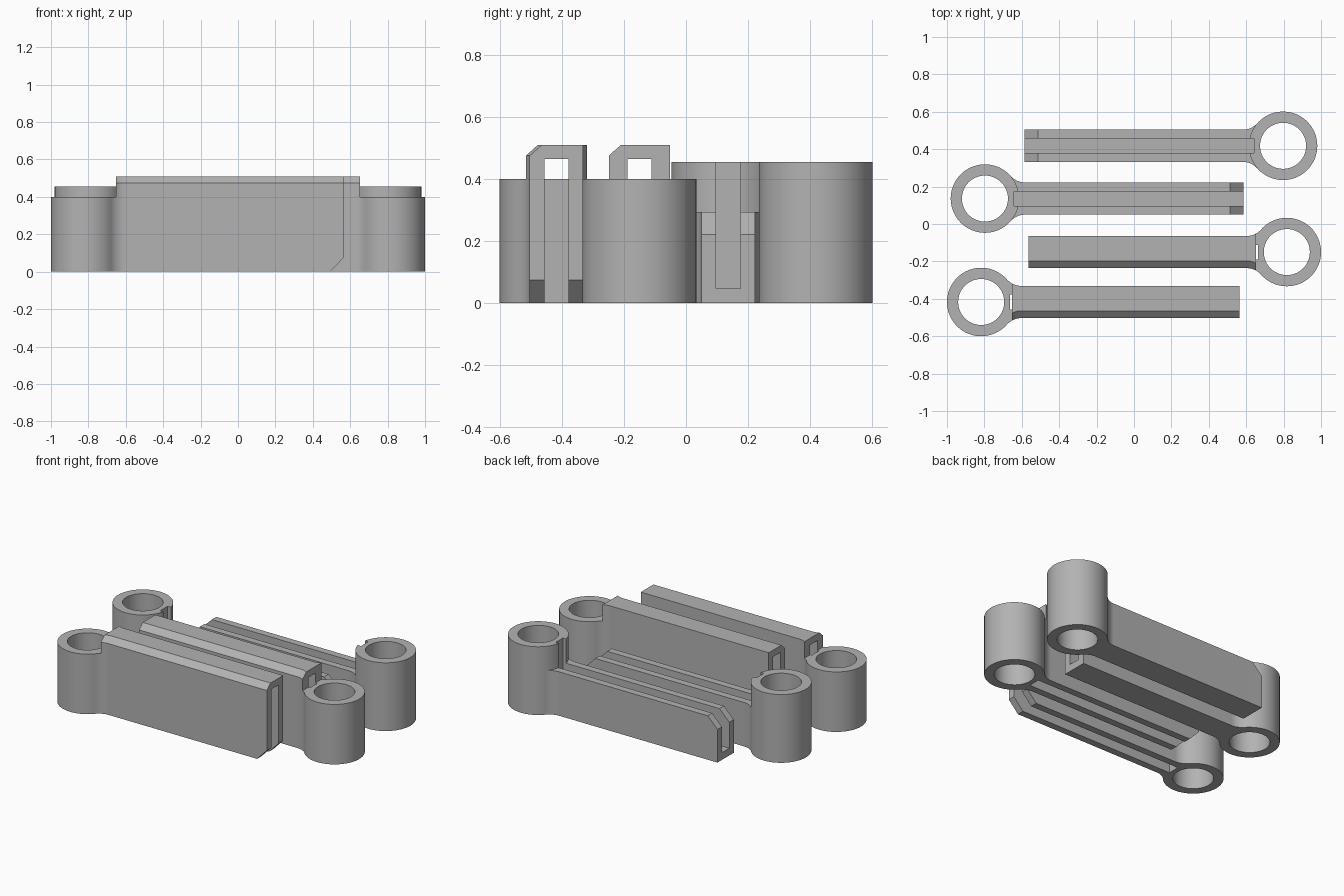
import bpy, bmesh, math

if "Cube" in bpy.data.objects:
    bpy.data.objects.remove(bpy.data.objects["Cube"], do_unlink=True)

grey = bpy.data.materials.new("plain_grey")
grey.use_nodes = True
GREY = (0.45, 0.45, 0.45, 1)
grey.diffuse_color = GREY
grey.node_tree.nodes["Principled BSDF"].inputs["Base Color"].default_value = GREY

RING, HOLE = 0.183, 0.123            # ring radii
HALF, FILLET = 0.086, 0.104          # arm half width, neck fillet radius
END, BEVEL = 1.382, 0.072            # arm tip and its corner cut
SLOT_X, SLOT_Y = 0.155, 0.039        # slot start and half width
NECK = math.sqrt((RING + FILLET) ** 2 - (HALF + FILLET) ** 2)


def loft(name, loops, side):
    """Closed solid through matching loops, mirrored in x when side is -1."""
    bm = bmesh.new()
    rows = [[bm.verts.new((x * side, y, z)) for x, y, z in loop] for loop in loops]
    n = len(rows[0])
    for low, high in zip(rows, rows[1:]):
        for i in range(n):
            j = (i + 1) % n
            bm.faces.new((low[i], low[j], high[j], high[i]))
    bm.faces.new(rows[0])
    bm.faces.new(rows[-1])
    bmesh.ops.recalc_face_normals(bm, faces=bm.faces)
    mesh = bpy.data.meshes.new(name)
    bm.to_mesh(mesh)
    bm.free()
    mesh.materials.append(grey)
    obj = bpy.data.objects.new(name, mesh)
    bpy.context.collection.objects.link(obj)
    return obj


def circle(r, z, n=96):
    return [(r * math.cos(math.tau * i / n), r * math.sin(math.tau * i / n), z)
            for i in range(n)]


def prism(name, profile, half, side):
    """Side profile in x and z, extruded across y."""
    return loft(name, [[(x, y, z) for x, z in profile] for y in (-half, half)], side)


def box(name, x0, x1, half, z0, z1, side):
    return prism(name, [(x0, z0), (x1, z0), (x1, z1), (x0, z1)], half, side)


def combine(obj, other, operation):
    mod = obj.modifiers.new(operation, "BOOLEAN")
    mod.operation, mod.solver, mod.object = operation, "EXACT", other
    bpy.context.view_layer.update()
    bpy.context.view_layer.objects.active = obj
    bpy.ops.object.modifier_apply(modifier=mod.name)
    bpy.data.objects.remove(other, do_unlink=True)


def arm_plan(z, front_inset=0):
    """Arm outline with a filleted neck that is tangent to the ring."""
    edge = [(0.13, 0.11)]
    sweep = math.atan2(NECK, HALF + FILLET)
    for i in range(13):
        a = sweep * (1 - i / 12)
        edge.append((NECK - FILLET * math.sin(a), HALF + FILLET - FILLET * math.cos(a)))
    edge.append((END, HALF))
    front = [(x, -y + front_inset, z) for x, y in edge]
    return front + [(x, y, z) for x, y in reversed(edge)]


def finish(arm, ring_height, side, x, y):
    """Join the ring, bore it, smooth the curves and place the part."""
    hole = loft("hole_cutter", [circle(HOLE, -1), circle(HOLE, 1)], side)
    ring = loft("ring", [circle(RING, 0), circle(RING, ring_height)], side)
    combine(arm, ring, "UNION")
    combine(arm, hole, "DIFFERENCE")


def place(arm, side, x, y):
    bpy.ops.object.select_all(action="DESELECT")
    arm.select_set(True)
    bpy.context.view_layer.objects.active = arm
    bpy.ops.object.shade_smooth_by_angle(angle=math.radians(30))
    arm.location = (-x * side, y, 0)


def cover_arm(name, side, y):
    """Tall arm, hollow from below, with a bevelled front top edge."""
    arm = loft(name, [arm_plan(0), arm_plan(0.475), arm_plan(0.51, 0.039)], side)
    combine(arm, box("step_cutter", 0, 0.166, 1, 0.4, 1, side), "DIFFERENCE")
    finish(arm, 0.4, side, 0.817, y)
    combine(arm, box("slot_cutter", SLOT_X, 2, SLOT_Y, -1, 0.465, side), "DIFFERENCE")
    corner = [(END - 2 * BEVEL, -0.075), (END + BEVEL, -0.075), (END + BEVEL, 0.15)]
    combine(arm, prism("corner_cutter", corner, 1, side), "DIFFERENCE")
    place(arm, side, 0.817, y)


def channel_arm(name, side, y):
    """Low arm with a channel open at the top and a taller ring."""
    arm = loft(name, [arm_plan(0), arm_plan(0.293)], side)
    finish(arm, 0.455, side, 0.797, y)
    combine(arm, box("slot_cutter", SLOT_X, 2, SLOT_Y, 0.048, 1, side), "DIFFERENCE")
    top = 0.293
    corner = [(END - 2 * BEVEL, top + BEVEL), (END + BEVEL, top + BEVEL),
              (END + BEVEL, top - 2 * BEVEL)]
    combine(arm, prism("corner_cutter", corner, 1, side), "DIFFERENCE")
    place(arm, side, 0.797, y)


cover_arm("front_cover_arm", 1, -0.417)
cover_arm("rear_cover_arm", -1, -0.15)
channel_arm("front_channel_arm", 1, 0.136)
channel_arm("rear_channel_arm", -1, 0.418)
